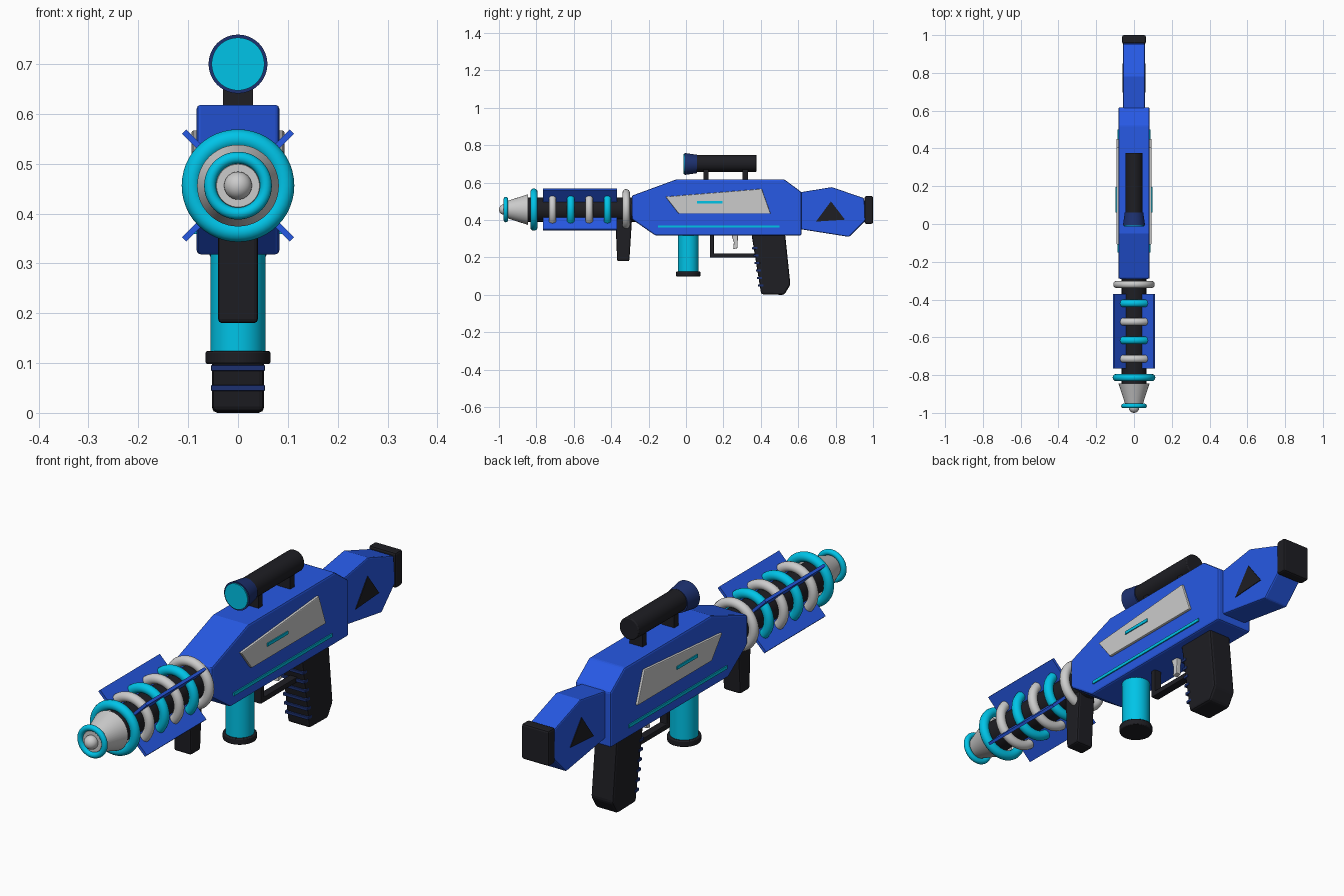
import bpy, bmesh, math
from mathutils import Vector

if "Cube" in bpy.data.objects:
    bpy.data.objects.remove(bpy.data.objects["Cube"])

AXIS = 0.456  # barrel height


def material(name, rgb):
    m = bpy.data.materials.new(name)
    m.diffuse_color = (*rgb, 1)
    m.use_nodes = True
    m.node_tree.nodes["Principled BSDF"].inputs["Base Color"].default_value = m.diffuse_color
    return m


BLUE = material("blue", (0.02, 0.10, 0.78))
CYAN = material("cyan", (0.0, 0.55, 0.80))
BLACK = material("black", (0.013, 0.013, 0.017))
NAVY = material("navy", (0.012, 0.03, 0.16))
WHITE = material("light_grey", (0.72, 0.72, 0.75))


def finish(ob, name, mat, bevel=0.0, smooth=False):
    ob.name = name
    ob.data.materials.append(mat)
    if bevel:
        b = ob.modifiers.new("Bevel", 'BEVEL')
        b.width, b.segments, b.limit_method = bevel, 2, 'ANGLE'
    if smooth:
        bpy.ops.object.select_all(action='DESELECT')
        ob.select_set(True)
        bpy.context.view_layer.objects.active = ob
        bpy.ops.object.shade_smooth_by_angle(angle=math.radians(35))
    return ob


def prism(name, pts, x0, x1, mat, bevel=0.0):
    """Extrude a (y, z) side profile from x0 to x1."""
    bm = bmesh.new()
    face = bm.faces.new([bm.verts.new((x0, y, z)) for y, z in pts])
    ext = bmesh.ops.extrude_face_region(bm, geom=[face])
    moved = [v for v in ext["geom"] if isinstance(v, bmesh.types.BMVert)]
    bmesh.ops.translate(bm, verts=moved, vec=Vector((x1 - x0, 0, 0)))
    bmesh.ops.recalc_face_normals(bm, faces=bm.faces)
    me = bpy.data.meshes.new(name)
    bm.to_mesh(me)
    bm.free()
    ob = bpy.data.objects.new(name, me)
    bpy.context.collection.objects.link(ob)
    return finish(ob, name, mat, bevel)


def both_sides(name, pts, x0, x1, mat, bevel=0.0):
    prism("right_" + name, pts, x0, x1, mat, bevel)
    prism("left_" + name, pts, -x1, -x0, mat, bevel)


def rect(y0, y1, z0, z1):
    return [(y0, z0), (y1, z0), (y1, z1), (y0, z1)]


def cone_y(name, y0, y1, r0, r1, z, mat, bevel=0.0):
    """Round part along y, radius r0 at y0 and r1 at y1."""
    bpy.ops.mesh.primitive_cone_add(vertices=48, radius1=r1, radius2=r0, depth=y1 - y0,
                                    location=(0, (y0 + y1) / 2, z), rotation=(math.pi / 2, 0, 0))
    return finish(bpy.context.object, name, mat, bevel, True)


def cylinder_z(name, y, z0, z1, r, mat, bevel=0.0):
    bpy.ops.mesh.primitive_cylinder_add(vertices=48, radius=r, depth=z1 - z0,
                                        location=(0, y, (z0 + z1) / 2))
    return finish(bpy.context.object, name, mat, bevel, True)


def ring(name, y, outer, tube, mat):
    bpy.ops.mesh.primitive_torus_add(major_radius=outer - tube, minor_radius=tube,
                                     major_segments=48, minor_segments=14,
                                     location=(0, y, AXIS), rotation=(math.pi / 2, 0, 0))
    finish(bpy.context.object, name, mat, 0, True)


# Body and its side trim
prism("body", [(-0.29, 0.53), (-0.05, 0.618), (0.525, 0.618), (0.617, 0.55),
               (0.617, 0.318), (-0.165, 0.318), (-0.29, 0.405)], -0.083, 0.083, BLUE, 0.008)
both_sides("side_panel", [(-0.11, 0.525), (0.405, 0.567), (0.452, 0.435), (-0.04, 0.435)],
           0.078, 0.093, WHITE, 0.004)
both_sides("panel_light", rect(0.06, 0.195, 0.489, 0.502), 0.09, 0.097, CYAN)
both_sides("light_strip", rect(-0.15, 0.50, 0.359, 0.372), 0.08, 0.088, CYAN)

# Stock, triangle inlays and butt pad
prism("stock", [(0.60, 0.547), (0.78, 0.576), (0.952, 0.517), (0.962, 0.40),
                (0.872, 0.31), (0.60, 0.353)], -0.057, 0.057, BLUE, 0.006)
both_sides("stock_inlay", [(0.695, 0.392), (0.775, 0.50), (0.85, 0.402)], 0.05, 0.06, BLACK)
prism("butt_pad", rect(0.955, 1.0, 0.38, 0.528), -0.063, 0.063, BLACK, 0.008)

# Barrel, coil rings and diagonal fins
cone_y("barrel", -0.86, -0.27, 0.065, 0.065, AXIS, BLACK)
for i, y in enumerate((-0.32, -0.42, -0.518, -0.616, -0.714)):
    ring(f"coil_ring_{i}", y, 0.11, 0.02, CYAN if i % 2 else WHITE)
ring("front_ring", -0.813, 0.113, 0.02, CYAN)
for i in range(4):
    a = math.radians(45 + 90 * i)
    bpy.ops.mesh.primitive_cube_add(size=1, rotation=(0, -a, 0),
                                    location=(0.103 * math.cos(a), -0.567, AXIS + 0.103 * math.sin(a)))
    fin = bpy.context.object
    fin.scale = (0.10, 0.395, 0.012)
    finish(fin, f"fin_{i}", BLUE)

# Muzzle
cone_y("muzzle_cone", -0.965, -0.845, 0.043, 0.082, AXIS, WHITE)
ring("muzzle_ring", -0.963, 0.068, 0.012, CYAN)
bpy.ops.mesh.primitive_uv_sphere_add(segments=32, ring_count=16, radius=0.028,
                                     location=(0, -0.972, AXIS))
finish(bpy.context.object, "muzzle_tip", WHITE, 0, True)

# Foregrip
prism("foregrip", [(-0.378, 0.42), (-0.368, 0.18), (-0.303, 0.18), (-0.288, 0.42)],
      -0.04, 0.04, BLACK, 0.008)

# Energy cell
cylinder_z("energy_cell", 0.012, 0.11, 0.33, 0.055, CYAN)
cylinder_z("cell_cap", 0.012, 0.098, 0.124, 0.065, BLACK, 0.004)

# Rear grip with front ribs
prism("rear_grip", [(0.35, 0.325), (0.53, 0.325), (0.558, 0.055), (0.525, 0.0), (0.402, 0.003)],
      -0.052, 0.052, BLACK, 0.01)
for i in range(6):
    z = 0.05 + 0.04 * i
    y = 0.402 - 0.052 * z / 0.325
    prism(f"grip_rib_{i}", rect(y - 0.008, y + 0.02, z - 0.006, z + 0.006), -0.054, 0.054, NAVY, 0.002)

# Trigger and guard
prism("trigger_guard", [(0.127, 0.325), (0.127, 0.20), (0.385, 0.20), (0.385, 0.222),
                        (0.149, 0.222), (0.149, 0.325)], -0.017, 0.017, BLACK, 0.003)
prism("trigger", [(0.242, 0.325), (0.278, 0.325), (0.275, 0.25), (0.252, 0.245), (0.256, 0.28)],
      -0.011, 0.011, WHITE, 0.003)

# Scope on two mounts
cone_y("scope_tube", 0.05, 0.377, 0.045, 0.045, 0.703, BLACK, 0.004)
cone_y("scope_bell", -0.008, 0.06, 0.059, 0.049, 0.70, NAVY)
cone_y("scope_lens", -0.013, 0.0, 0.053, 0.053, 0.70, CYAN)
for i, y in enumerate((0.107, 0.317)):
    prism(f"scope_mount_{i}", rect(y - 0.014, y + 0.014, 0.61, 0.68), -0.03, 0.03, BLACK)
